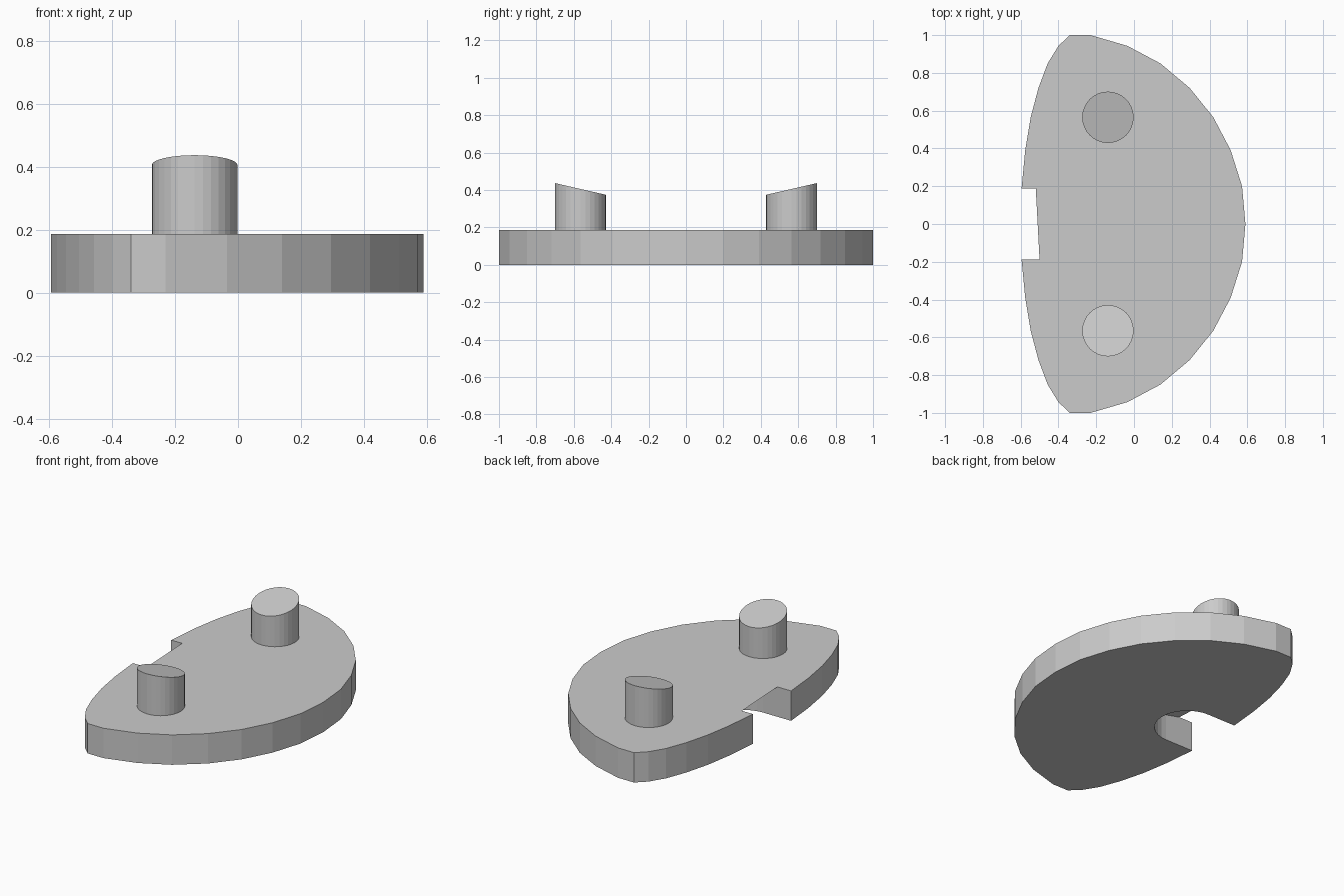
import bpy, bmesh, math

if "Cube" in bpy.data.objects:
    bpy.data.objects.remove(bpy.data.objects["Cube"])

T = 0.187  # plate thickness


def prism(name, outline, z0, top):
    """Extrude an xy outline from z0 up to the height given by top(x, y)."""
    bm = bmesh.new()
    low = [bm.verts.new((x, y, z0)) for x, y in outline]
    high = [bm.verts.new((x, y, top(x, y))) for x, y in outline]
    bm.faces.new(low[::-1])
    bm.faces.new(high)
    n = len(outline)
    for i in range(n):
        j = (i + 1) % n
        bm.faces.new((low[i], low[j], high[j], high[i]))
    bmesh.ops.recalc_face_normals(bm, faces=bm.faces)
    mesh = bpy.data.meshes.new(name)
    bm.to_mesh(mesh)
    bm.free()
    ob = bpy.data.objects.new(name, mesh)
    bpy.context.collection.objects.link(ob)
    return ob


def arc(cx, cy, r, a0, a1, n, closed=True):
    steps = n if closed else n - 1
    return [(cx + r * math.cos(a0 + (a1 - a0) * i / steps),
             cy + r * math.sin(a0 + (a1 - a0) * i / steps)) for i in range(n)]


# Curved base plate, mirrored about the x axis
half = [(0.59, 0), (0.572, 0.2), (0.512, 0.39), (0.42, 0.565), (0.295, 0.72),
        (0.14, 0.85), (-0.035, 0.943), (-0.23, 1.0), (-0.34, 1.0), (-0.40, 0.943),
        (-0.457, 0.85), (-0.506, 0.72), (-0.547, 0.565), (-0.576, 0.39), (-0.595, 0.19)]
outline = half + [(x, -y) for x, y in half[:0:-1]]
plate = prism("base_plate", outline, 0, lambda x, y: T)

# Round-ended slot with a sloping roof, cut from underneath
slot = arc(-0.40, 0, 0.189, -math.pi / 2, math.pi / 2, 17, False) + [(-0.8, 0.189), (-0.8, -0.189)]
cutter = prism("slot_cutter", slot, -0.1,
               lambda x, y: T - 0.22 * (x + 0.51 + 0.053 * y))
cutter.hide_render = True
cutter.hide_set(True)
cut = plate.modifiers.new("slot", 'BOOLEAN')
cut.operation = 'DIFFERENCE'
cut.solver = 'EXACT'
cut.object = cutter

# Two pegs with tops sloping down towards the middle
for side, name in ((1, "back_peg"), (-1, "front_peg")):
    circle = arc(-0.138, side * 0.565, 0.136, 0, 2 * math.pi, 32)
    prism(name, circle, T - 0.01, lambda x, y: 0.406 + 0.23 * (abs(y) - 0.565))
